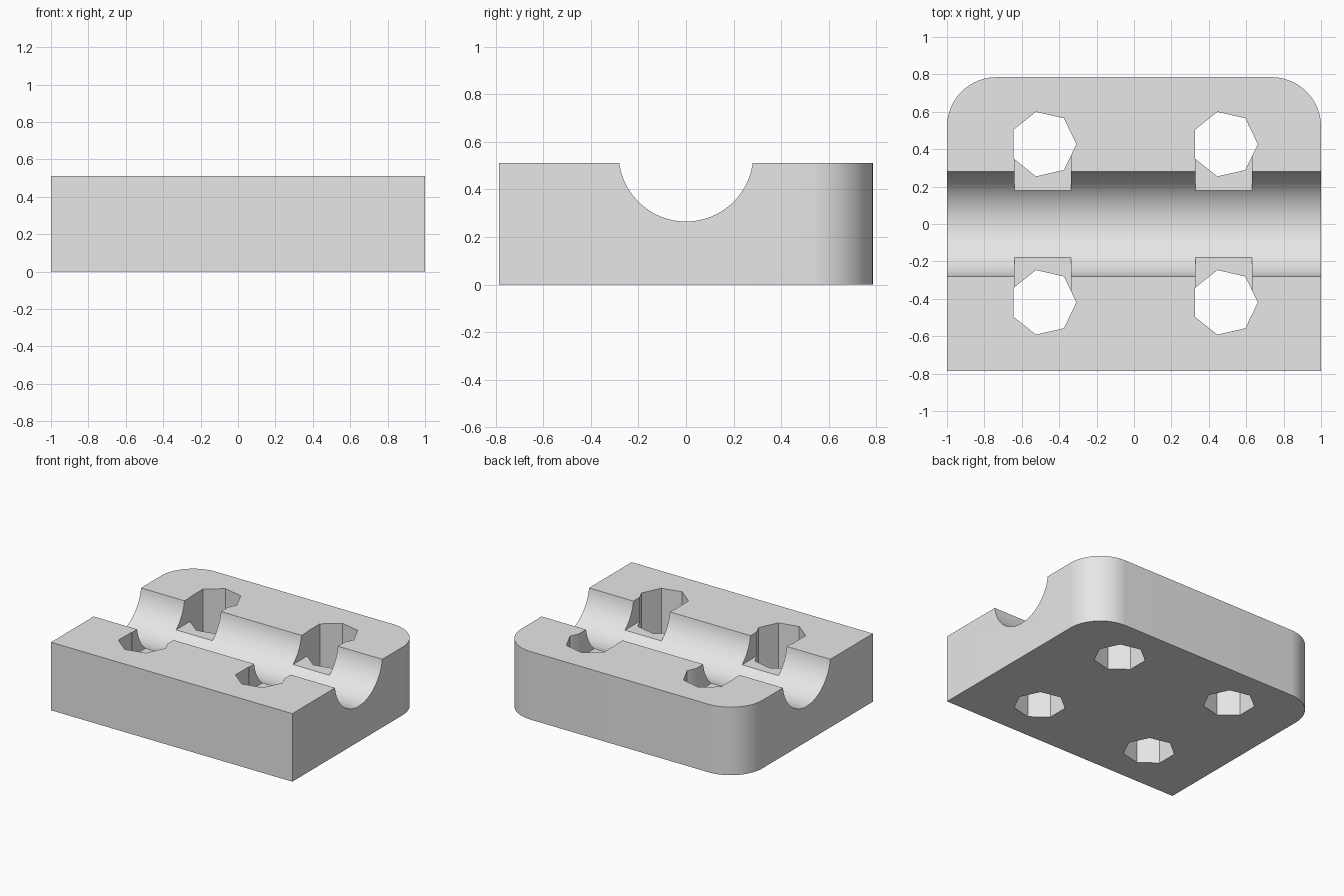
import bpy
import bmesh
from math import cos, sin, pi, radians
from mathutils import Matrix

if "Cube" in bpy.data.objects:
    bpy.data.objects.remove(bpy.data.objects["Cube"], do_unlink=True)

HALF_X, HALF_Y, HEIGHT = 1.0, 0.785, 0.51
CORNER = 0.265
GROOVE_R, GROOVE_Z = 0.2825, 0.5475
HOLE_R, HOLE_X, HOLE_Y = 0.177, 0.485, 0.423
SLOT_FLOOR = 0.33

grey = bpy.data.materials.new("plain grey")
grey.use_nodes = True
grey.diffuse_color = (0.8, 0.8, 0.8, 1)
grey.node_tree.nodes["Principled BSDF"].inputs["Base Color"].default_value = (0.8, 0.8, 0.8, 1)


def prism(name, outline, z0, z1):
    """Extrude a counter-clockwise xy outline from z0 up to z1."""
    bm = bmesh.new()
    base = bm.faces.new([bm.verts.new((x, y, z0)) for x, y in outline])
    top = bmesh.ops.extrude_face_region(bm, geom=[base], use_keep_orig=True)["geom"]
    verts = [v for v in top if isinstance(v, bmesh.types.BMVert)]
    bmesh.ops.translate(bm, verts=verts, vec=(0, 0, z1 - z0))
    bmesh.ops.recalc_face_normals(bm, faces=bm.faces)
    mesh = bpy.data.meshes.new(name)
    bm.to_mesh(mesh)
    bm.free()
    mesh.materials.append(grey)
    obj = bpy.data.objects.new(name, mesh)
    bpy.context.collection.objects.link(obj)
    return obj


def arc(cx, cy, r, start, end, steps):
    angles = [radians(start + (end - start) * i / steps) for i in range(steps + 1)]
    return [(cx + r * cos(a), cy + r * sin(a)) for a in angles]


# Block with two rounded back corners
inner_x, inner_y = HALF_X - CORNER, HALF_Y - CORNER
outline = [(-HALF_X, -HALF_Y), (HALF_X, -HALF_Y)]
outline += arc(inner_x, inner_y, CORNER, 0, 90, 24)
outline += arc(-inner_x, inner_y, CORNER, 90, 180, 24)
block = prism("clamp_block", outline, 0, HEIGHT)

# Half-round groove along the block
groove = prism("groove_cutter", arc(0, 0, GROOVE_R, 0, 360, 96)[:-1], -1.2, 1.2)
groove.data.transform(Matrix.Translation((0, 0, GROOVE_Z)) @ Matrix.Rotation(pi / 2, 4, 'Y'))
cutters = [groove]

# Seven-sided bolt holes, each with a flat slot opening into the groove
for sx in (-1, 1):
    for sy in (-1, 1):
        cx, cy = sx * HOLE_X, sy * HOLE_Y + 0.004
        cutters.append(prism("hole_cutter", arc(cx, cy, HOLE_R, 0, 360, 7)[:-1], -0.2, 0.8))
        x0, x1 = cx - 0.155, cx + 0.147
        y0, y1 = sorted((sy * 0.05, cy))
        box = [(x0, y0), (x1, y0), (x1, y1), (x0, y1)]
        cutters.append(prism("slot_cutter", box, SLOT_FLOOR, 0.8))

for cutter in cutters:
    cutter.hide_render = True
    mod = block.modifiers.new("cut", 'BOOLEAN')
    mod.operation = 'DIFFERENCE'
    mod.solver = 'EXACT'
    mod.object = cutter

# Bake the cuts, drop the cutters and smooth the round surfaces
graph = bpy.context.evaluated_depsgraph_get()
cut_mesh = bpy.data.meshes.new_from_object(block.evaluated_get(graph))
block.modifiers.clear()
block.data = cut_mesh
for cutter in cutters:
    bpy.data.objects.remove(cutter, do_unlink=True)

bpy.ops.object.select_all(action='DESELECT')
block.select_set(True)
bpy.context.view_layer.objects.active = block
bpy.ops.object.shade_smooth_by_angle(angle=radians(30))
